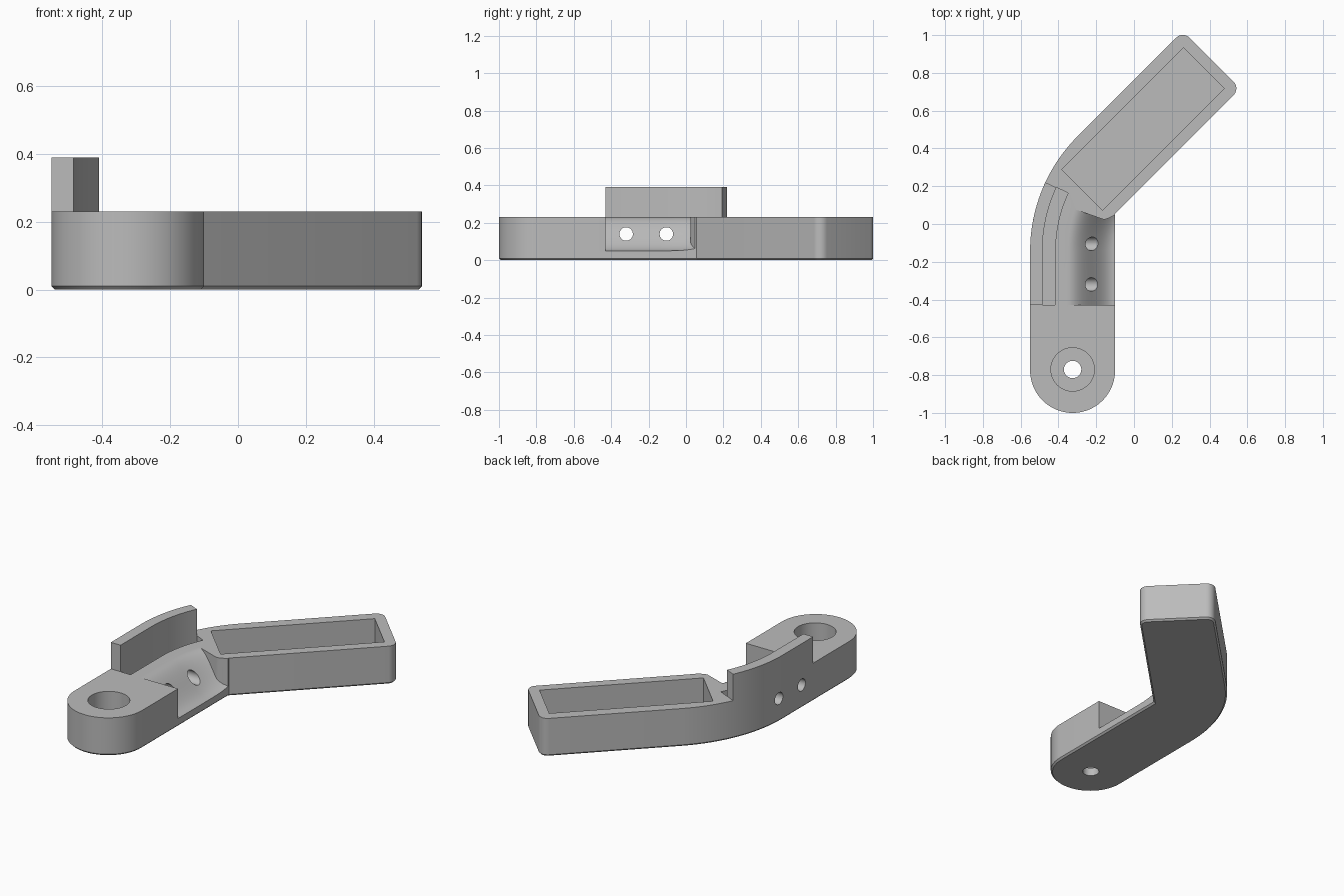
import bpy, bmesh
from math import sin, cos, pi, radians

cube = bpy.data.objects.get("Cube")
if cube:
    bpy.data.objects.remove(cube, do_unlink=True)

HEIGHT, FLOOR = 0.23, 0.05
LEFT, BEND_R, BEND_X, BEND_Y = -0.55, 0.86, 0.31, -0.143
CUT_START = -0.43

grey = bpy.data.materials.new("matte grey")
grey.use_nodes = True
colour = (0.5, 0.5, 0.5, 1)
grey.diffuse_color = colour
grey.node_tree.nodes["Principled BSDF"].inputs["Base Color"].default_value = colour


def finish(name, bm):
    bmesh.ops.recalc_face_normals(bm, faces=bm.faces[:])
    mesh = bpy.data.meshes.new(name)
    bm.to_mesh(mesh)
    bm.free()
    mesh.materials.append(grey)
    ob = bpy.data.objects.new(name, mesh)
    bpy.context.collection.objects.link(ob)
    return ob


def arc(cx, cy, r, start, end, steps):
    angles = [radians(start + (end - start) * i / steps) for i in range(steps + 1)]
    return [(cx + r * cos(a), cy + r * sin(a)) for a in angles]


def prism(name, points, z0, z1, chamfer=0):
    bm = bmesh.new()
    face = bm.faces.new([bm.verts.new((x, y, z0)) for x, y in points])
    out = bmesh.ops.extrude_face_region(bm, geom=[face], use_keep_orig=True)
    top = [v for v in out["geom"] if isinstance(v, bmesh.types.BMVert)]
    bmesh.ops.translate(bm, verts=top, vec=(0, 0, z1 - z0))
    bmesh.ops.recalc_face_normals(bm, faces=bm.faces[:])
    if chamfer:
        rim = [e for e in bm.edges if all(v.co.z < z0 + 0.001 for v in e.verts)]
        bmesh.ops.bevel(bm, geom=rim, offset=chamfer, segments=1, affect='EDGES')
    return finish(name, bm)


def follow_bend(name, offsets, bottom, top, end_angle, steps=16):
    """Solid strip that follows the outer edge, at given distances inside it."""
    bm = bmesh.new()

    def ring(off, height):
        r = BEND_R - off
        path = [(BEND_X - r, CUT_START)]
        path += arc(BEND_X, BEND_Y, r, 180, 180 - end_angle(off), steps)
        return [bm.verts.new((x, y, height)) for x, y in path]

    low = [ring(o, bottom(o)) for o in offsets]
    high = [ring(o, top) for o in offsets]
    last = len(low[0]) - 1

    def skin(a, b):
        for i in range(len(a) - 1):
            bm.faces.new((a[i], a[i + 1], b[i + 1], b[i]))

    for grid in (low, high):
        for a, b in zip(grid, grid[1:]):
            skin(a, b)
    for k in (0, -1):
        skin(low[k], high[k])
    for k in (0, last):
        skin([row[k] for row in low], [row[k] for row in high])
    return finish(name, bm)


def cylinder(name, x, y, r, z0, z1):
    return prism(name, arc(x, y, r, 0, 352.5, 47), z0, z1)


# Body: rounded front end, bent outer edge, straight angled arm
outline = arc(-0.325, -0.775, 0.225, 0, -180, 40)
outline += arc(BEND_X, BEND_Y, BEND_R, 180, 135, 28)
outline += arc(0.259, 0.951, 0.05, 135, 45, 8)
outline += arc(0.492, 0.718, 0.05, 45, -45, 8)
outline.append((-0.10, 0.055))
body = prism("bent_body", outline, 0, HEIGHT, 0.01)


# Side channel with an S-shaped slope
def slope(off):
    t = min(max((off - 0.2) / 0.25, 0), 1)
    return FLOOR + (HEIGHT - FLOOR) * (0.5 + 0.5 * cos(pi * t))


def channel_end(off):
    return 19.5 + 6 * min(max((off - 0.36) / 0.05, 0), 1) ** 1.5


cutters = [
    follow_bend("channel_cutter", [0.2 + 0.0125 * i for i in range(25)],
                slope, 0.3, channel_end),
    follow_bend("groove_cutter", [0.065, 0.133], lambda o: FLOOR, 0.3, lambda o: 25),
    prism("pocket_cutter", [(-0.383, 0.288), (0.262, 0.933), (0.478, 0.717),
                            (-0.167, 0.072)], FLOOR, 0.3),
    cylinder("counterbore_cutter", -0.325, -0.77, 0.115, FLOOR, 0.3),
    cylinder("bolt_hole_cutter", -0.325, -0.77, 0.046, -0.1, 0.3),
]

# Two cross holes through the wall
for y in (-0.32, -0.105):
    drill = cylinder("cross_hole_cutter", 0, 0, 0.036, -0.7, -0.12)
    for v in drill.data.vertices:
        v.co = (v.co.z, v.co.x + y, 0.14 + v.co.y)
    bm = bmesh.new()
    bm.from_mesh(drill.data)
    bmesh.ops.recalc_face_normals(bm, faces=bm.faces[:])
    bm.to_mesh(drill.data)
    bm.free()
    cutters.append(drill)

bpy.context.view_layer.objects.active = body
for cutter in cutters:
    cutter.hide_render = True
    mod = body.modifiers.new(cutter.name, 'BOOLEAN')
    mod.operation, mod.solver, mod.object = 'DIFFERENCE', 'EXACT', cutter
    bpy.ops.object.modifier_apply(modifier=mod.name)
    bpy.data.objects.remove(cutter, do_unlink=True)

# Upright fin along the outer edge
fin = follow_bend("curved_fin", [0, 0.065], lambda o: HEIGHT, 0.39, lambda o: 25)

# Smooth curves, keep corners sharp
for ob in (body, fin):
    bpy.ops.object.select_all(action='DESELECT')
    ob.select_set(True)
    bpy.context.view_layer.objects.active = ob
    bpy.ops.object.shade_smooth_by_angle(angle=radians(30))
